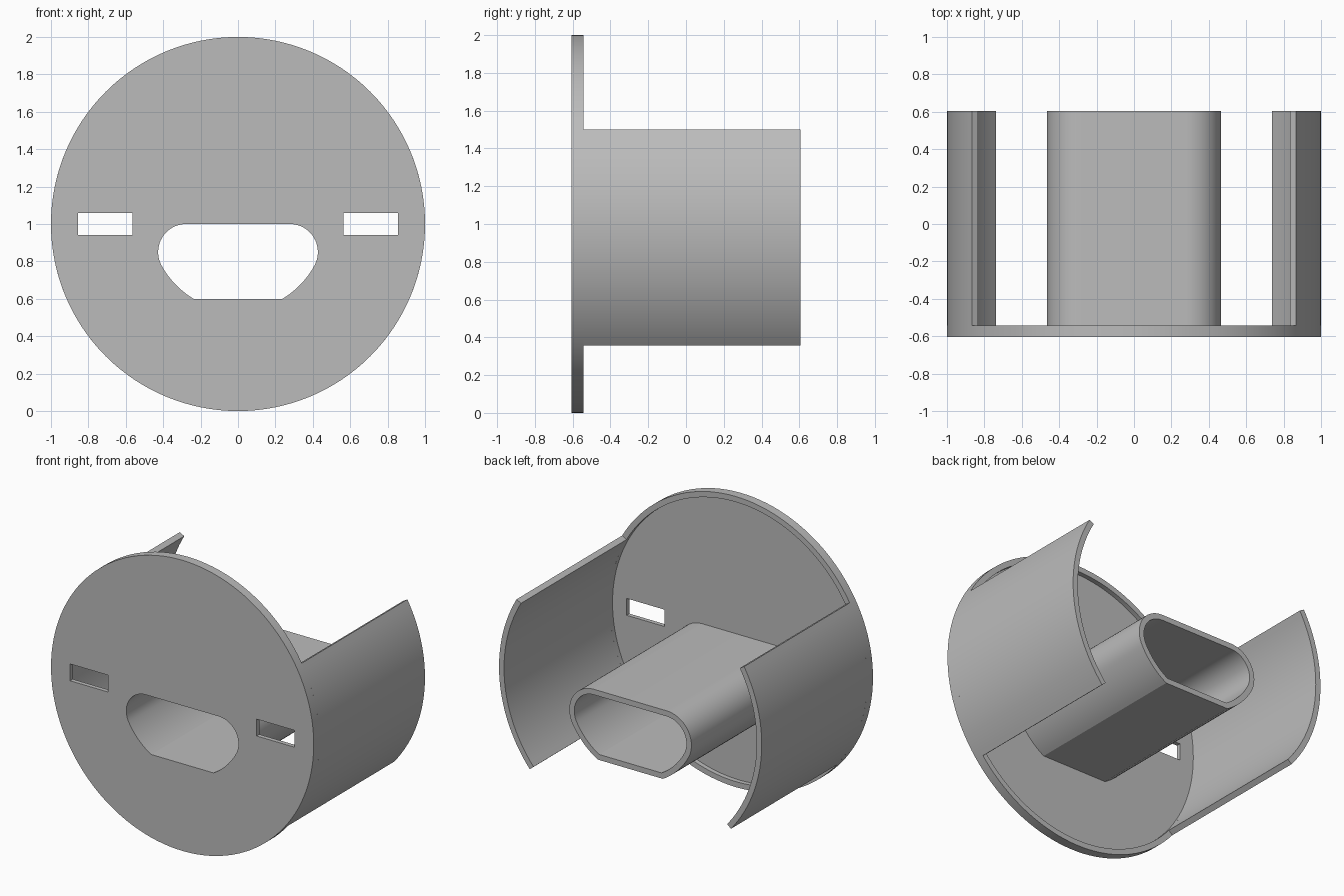
import bpy, bmesh
from math import sin, cos, radians, degrees, atan2, sqrt, pi

cube = bpy.data.objects.get("Cube")
if cube:
    bpy.data.objects.remove(cube, do_unlink=True)

grey = bpy.data.materials.new("plain grey")
grey.use_nodes = True
colour = (0.5, 0.5, 0.5, 1)
grey.diffuse_color = colour
grey.node_tree.nodes["Principled BSDF"].inputs["Base Color"].default_value = colour

FRONT, BACK = -0.605, 0.605
FLOOR, LIP = -0.575, -0.543     # back of the thin plate, back of its raised rim
WALL = 0.038


def arc(r, start, end, n, cx=0, cz=1):
    """Points on an arc in the x-z plane, angles in degrees."""
    angles = [radians(start + (end - start) * i / n) for i in range(n + 1)]
    return [(cx + r * cos(a), cz + r * sin(a)) for a in angles]


def circle(r):
    return arc(r, 0, 360, 128)[:-1]


def slot(x):
    w, h = 0.145, 0.058
    return [(x - w, 1 - h), (x + w, 1 - h), (x + w, 1 + h), (x - w, 1 + h)]


def duct(offset):
    """Rounded, flat-bottomed opening, grown outwards by offset."""
    cx, cz = 0.277, 0.85
    tangent = degrees(atan2(cz - 1, cx))
    big, drop = 0.465 + offset, 0.4 + offset
    corner = degrees(atan2(-drop, sqrt(big * big - drop * drop)))
    half = arc(0.15 + offset, 90, tangent, 20, cx, cz)
    half += arc(big, tangent, corner, 12)[1:]
    return half + [(-x, z) for x, z in reversed(half)]


def extrude(name, loops, y0, y1):
    """Fill the outer loop, minus any inner loops, and extrude from y0 to y1."""
    curve = bpy.data.curves.new(name, 'CURVE')
    curve.dimensions = '2D'
    curve.fill_mode = 'BOTH'
    curve.extrude = (y1 - y0) / 2
    for loop in loops:
        spline = curve.splines.new('POLY')
        spline.points.add(len(loop) - 1)
        for point, (x, z) in zip(spline.points, loop):
            point.co = (x, z, 0, 1)
        spline.use_cyclic_u = True
    obj = bpy.data.objects.new(name, curve)
    bpy.context.collection.objects.link(obj)
    obj.location.y = (y0 + y1) / 2
    obj.rotation_euler.x = pi / 2
    bpy.ops.object.select_all(action='DESELECT')
    obj.select_set(True)
    bpy.context.view_layer.objects.active = obj
    bpy.ops.object.convert(target='MESH')
    obj = bpy.context.object
    bm = bmesh.new()
    bm.from_mesh(obj.data)
    bmesh.ops.remove_doubles(bm, verts=bm.verts, dist=0.0001)
    bmesh.ops.recalc_face_normals(bm, faces=bm.faces)
    bm.to_mesh(obj.data)
    bm.free()
    obj.data.materials.clear()
    obj.data.materials.append(grey)
    bpy.ops.object.shade_smooth_by_angle(angle=radians(25))
    return obj


# Round front plate with two slots and the duct opening
extrude("front_plate", [circle(1), duct(0), slot(-0.71), slot(0.71)], FRONT, FLOOR)

# Raised rim behind the plate
extrude("plate_rim", [circle(1), circle(1 - WALL)], FLOOR, LIP)

# Hollow central duct
extrude("central_duct", [duct(WALL), duct(0)], FLOOR, BACK)

# Curved side walls
wall = arc(1, -40, 30, 28) + arc(1 - WALL, 30, -40, 28)
extrude("left_side_wall", [wall], LIP, BACK)
extrude("right_side_wall", [[(-x, z) for x, z in wall]], LIP, BACK)
